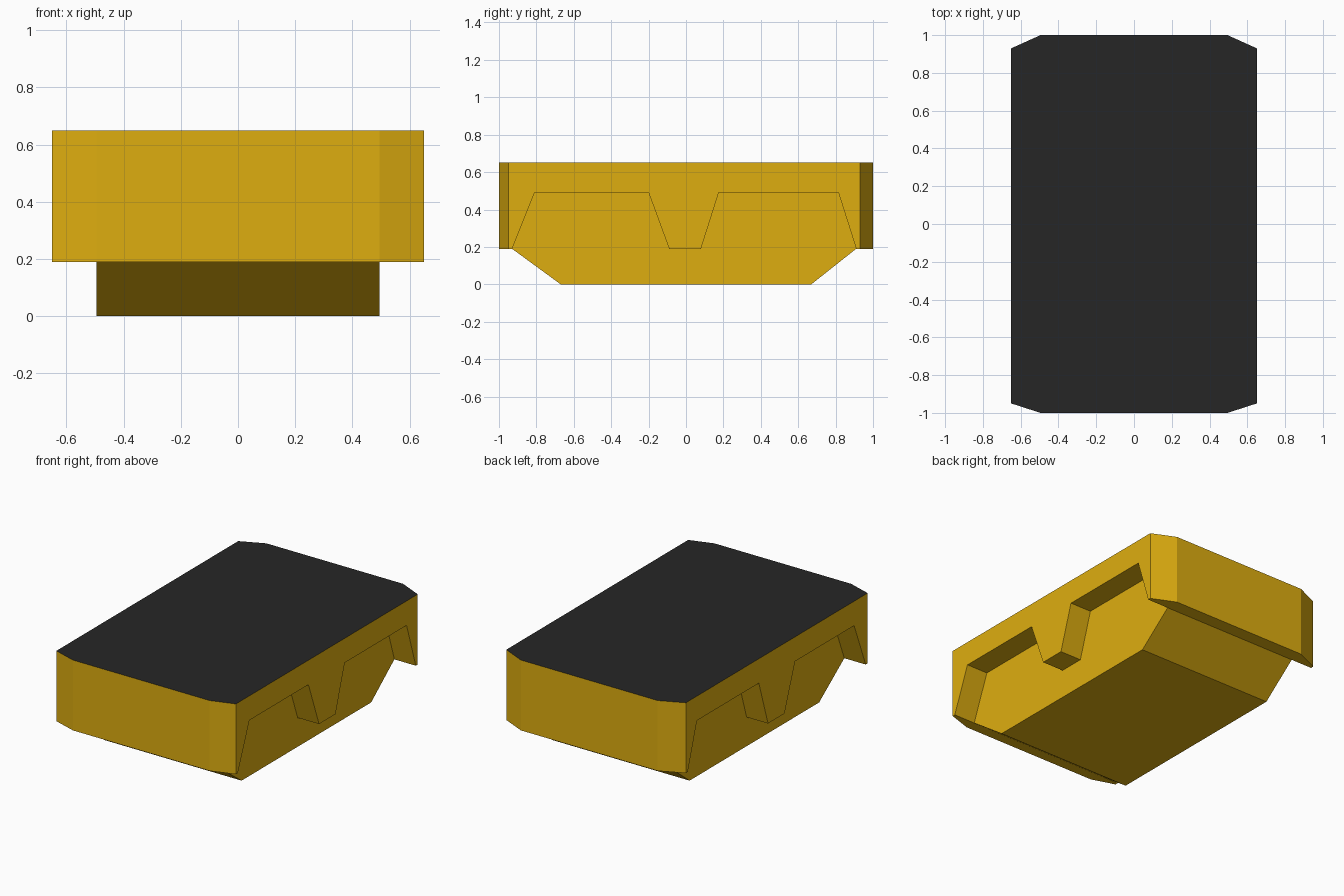
import bpy, bmesh

if "Cube" in bpy.data.objects:
    bpy.data.objects.remove(bpy.data.objects["Cube"])

INNER, OUTER = 0.495, 0.65      # half widths of belly and skirts
TOP, SILL = 0.65, 0.19

# Profiles as (y, z) points, seen from the right side
wells = [(-.93, SILL), (-.81, .49), (-.2, .49), (-.09, SILL),
         (.08, SILL), (.175, .49), (.815, .49), (.91, SILL)]
belly = [(-.67, 0), (.67, 0)]
front_end = [(-1, TOP), (-1, SILL)]
back_end = [(1, SILL), (1, TOP)]
skirt = front_end + wells + back_end
hull = front_end + wells[:1] + belly + wells[-1:] + back_end


def material(name, color):
    mat = bpy.data.materials.new(name)
    mat.diffuse_color = (*color, 1)
    mat.use_nodes = True
    mat.node_tree.nodes["Principled BSDF"].inputs["Base Color"].default_value = mat.diffuse_color
    return mat


bm = bmesh.new()


def ring(points, x, low=-1, high=1):
    """Points placed at x, with the end positions pulled in to low and high."""
    return [bm.verts.new((x, min(max(y, low), high), z)) for y, z in points]


def strip(a, b):
    """Closed band of quads between two matching rings."""
    n = len(a)
    for i in range(n):
        j = (i + 1) % n
        bm.faces.new((a[i], a[j], b[j], b[i]))


# Central hull running the full length
strip(ring(hull, -INNER), ring(hull, INNER))

for side in (-1, 1):
    # Side skirt with two wheel openings and angled corners
    outer = ring(skirt, side * OUTER, -.95, .93)
    strip(ring(skirt, side * INNER), outer)
    bm.faces.new(outer)
    # Recessed wall behind the openings
    bm.faces.new(ring(wells + belly[::-1], side * INNER))

# Weld the sections into one closed shell
bmesh.ops.remove_doubles(bm, verts=bm.verts[:], dist=1e-4)
bmesh.ops.recalc_face_normals(bm, faces=bm.faces[:])

# Dark top surface
for f in bm.faces:
    f.material_index = int(all(v.co.z > TOP - 1e-3 for v in f.verts))

mesh = bpy.data.meshes.new("vehicle_body")
bm.to_mesh(mesh)
bm.free()
mesh.materials.append(material("yellow_paint", (.73, .42, .005)))
mesh.materials.append(material("dark_top", (.019, .019, .019)))
body = bpy.data.objects.new("vehicle_body", mesh)
bpy.context.collection.objects.link(body)
